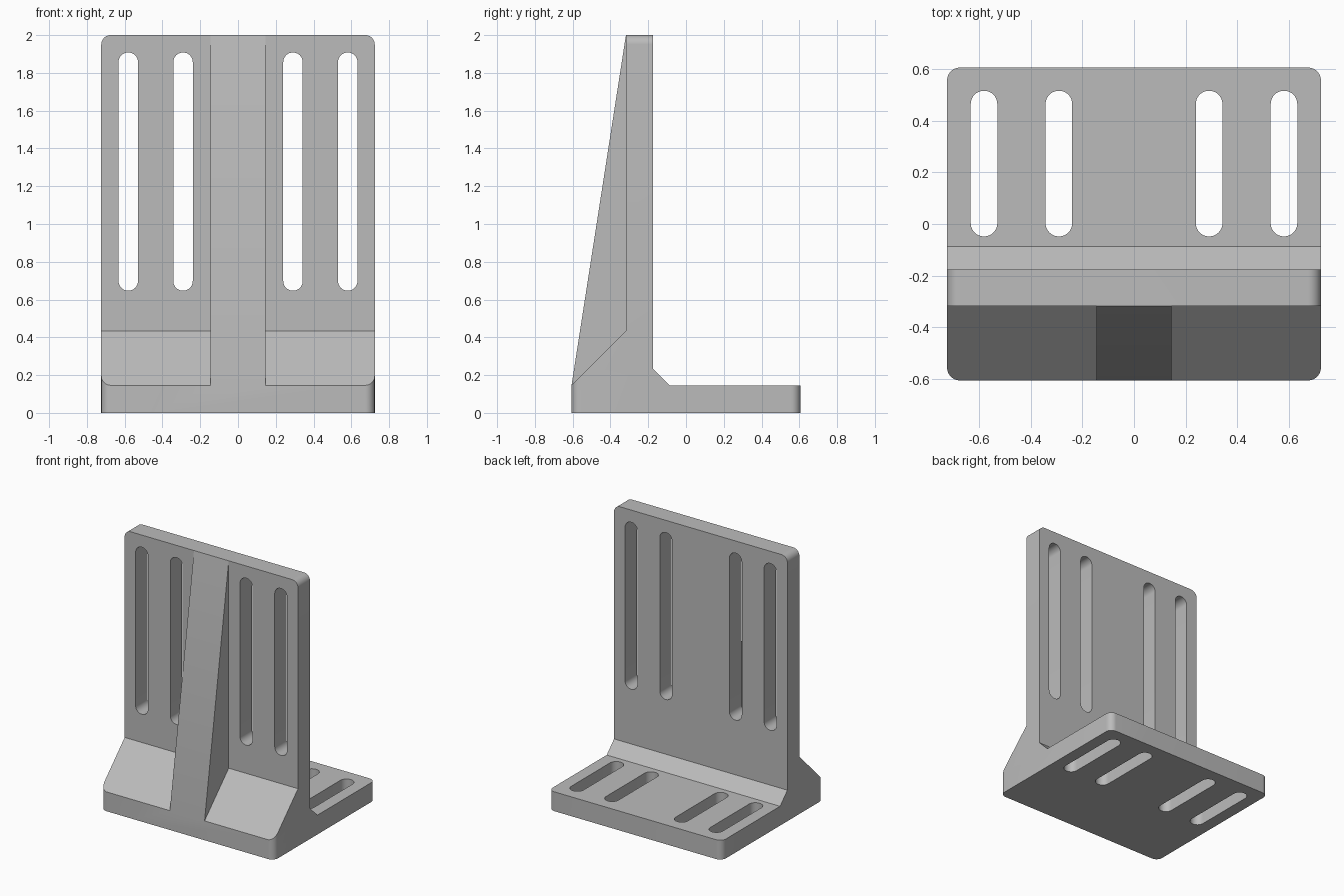
import bpy, bmesh, math
from mathutils import Vector

cube = bpy.data.objects.get("Cube")
if cube:
    bpy.data.objects.remove(cube, do_unlink=True)

HALF_W, HALF_D, HEIGHT = 0.724, 0.606, 2.0
RADIUS, SLOT_W = 0.05, 0.103
SLOT_X = (-0.581, -0.291, 0.291, 0.581)

grey = bpy.data.materials.new("cast grey")
grey.use_nodes = True
grey.diffuse_color = (0.5, 0.5, 0.5, 1)
grey.node_tree.nodes["Principled BSDF"].inputs["Base Color"].default_value = (0.5, 0.5, 0.5, 1)


def prism(name, outline, axis, start, end):
    """Extrude a 2D outline along an axis; the outline lies on the other two."""
    def place(u, v, w):
        return {"x": (w, u, v), "y": (u, w, v), "z": (u, v, w)}[axis]
    bm = bmesh.new()
    face = bm.faces.new([bm.verts.new(place(u, v, start)) for u, v in outline])
    grown = bmesh.ops.extrude_face_region(bm, geom=[face])
    moved = [g for g in grown["geom"] if isinstance(g, bmesh.types.BMVert)]
    bmesh.ops.translate(bm, verts=moved, vec=Vector(place(0, 0, end - start)))
    bmesh.ops.recalc_face_normals(bm, faces=bm.faces)
    mesh = bpy.data.meshes.new(name)
    bm.to_mesh(mesh)
    bm.free()
    mesh.materials.append(grey)
    obj = bpy.data.objects.new(name, mesh)
    bpy.context.collection.objects.link(obj)
    return obj


def rounded(u0, u1, v0, v1, r, steps=10):
    """Rectangle outline with round corners."""
    corners = ((u1 - r, v1 - r), (u0 + r, v1 - r), (u0 + r, v0 + r), (u1 - r, v0 + r))
    points = []
    for quarter, (cu, cv) in enumerate(corners):
        for i in range(steps + 1):
            a = (quarter + i / steps) * math.pi / 2
            points.append((cu + r * math.cos(a), cv + r * math.sin(a)))
    return points


def combine(target, tool, operation):
    mod = target.modifiers.new(tool.name, "BOOLEAN")
    mod.operation, mod.solver, mod.object = operation, "EXACT", tool
    bpy.context.view_layer.objects.active = target
    bpy.ops.object.modifier_apply(modifier=mod.name)
    bpy.data.objects.remove(tool, do_unlink=True)


# L-shaped body with sloped fillets on both sides of the upright
profile = [(-HALF_D, 0), (HALF_D, 0), (HALF_D, 0.146), (-0.088, 0.146), (-0.176, 0.234),
           (-0.176, HEIGHT), (-0.318, HEIGHT), (-0.318, 0.434), (-HALF_D, 0.146)]
bracket = prism("angle_bracket", profile, "x", -HALF_W, HALF_W)

# Rounded corners of the base and of the top of the upright
footprint = rounded(-HALF_W, HALF_W, -HALF_D, HALF_D, RADIUS)
combine(bracket, prism("base_corners", footprint, "z", -0.5, 2.5), "INTERSECT")
front_outline = rounded(-HALF_W, HALF_W, -0.5, HEIGHT, RADIUS)
combine(bracket, prism("top_corners", front_outline, "y", -1, 1), "INTERSECT")

# Tapering rib up the front
rib = [(-HALF_D, 0.146), (-0.318, HEIGHT), (-0.25, 1.9), (-0.25, 0.1), (-0.5, 0.1)]
combine(bracket, prism("front_rib", rib, "x", -0.145, 0.145), "UNION")

# Mounting slots through the upright and the base
for x in SLOT_X:
    left, right = x - SLOT_W / 2, x + SLOT_W / 2
    upright_slot = rounded(left, right, 0.647, 1.908, SLOT_W / 2 - 0.0005)
    combine(bracket, prism("upright_slot", upright_slot, "y", -0.5, 0), "DIFFERENCE")
    base_slot = rounded(left, right, -0.048, 0.516, SLOT_W / 2 - 0.0005)
    combine(bracket, prism("base_slot", base_slot, "z", -0.1, 0.3), "DIFFERENCE")

# Smooth rounds, sharp edges elsewhere
bpy.ops.object.select_all(action="DESELECT")
bracket.select_set(True)
bpy.context.view_layer.objects.active = bracket
bpy.ops.object.shade_smooth_by_angle(angle=math.radians(30))
